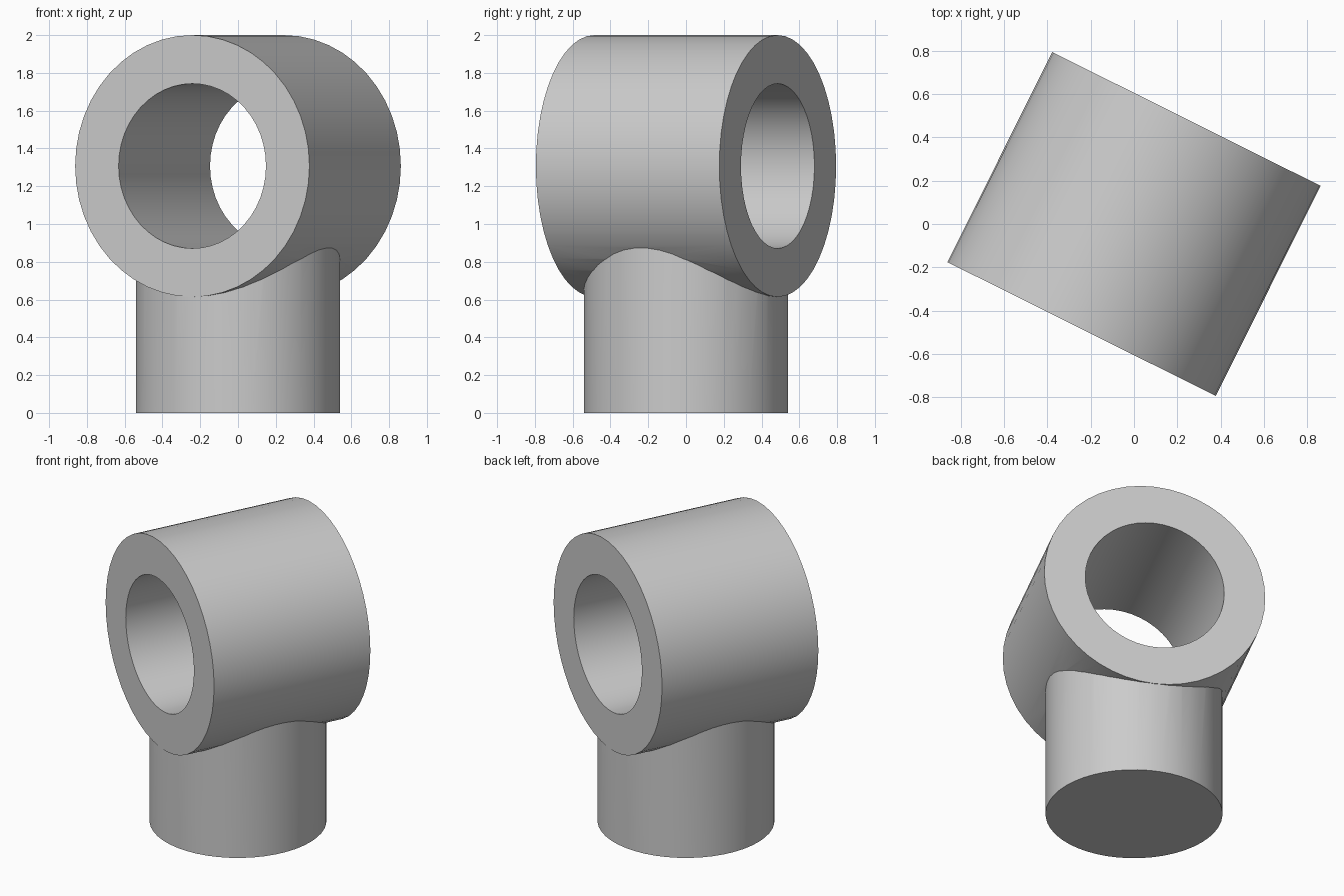
import bpy
from math import radians

AXIS_Z = 1.307
TURN = (radians(90), 0, radians(-26.5))

cube = bpy.data.objects.get("Cube")
if cube:
    bpy.data.objects.remove(cube, do_unlink=True)

grey = bpy.data.materials.new("plain grey")
grey.use_nodes = True
colour = (0.6, 0.6, 0.6, 1)
grey.diffuse_color = colour
grey.node_tree.nodes["Principled BSDF"].inputs["Base Color"].default_value = colour


def cylinder(name, radius, depth, z, rotation=(0, 0, 0)):
    bpy.ops.mesh.primitive_cylinder_add(vertices=48, radius=radius, depth=depth,
                                        location=(0, 0, z), rotation=rotation)
    obj = bpy.context.object
    obj.name = name
    obj.data.materials.append(grey)
    return obj


def apply_boolean(target, other, operation):
    mod = target.modifiers.new(operation.lower(), "BOOLEAN")
    mod.operation = operation
    mod.solver = "EXACT"
    mod.object = other
    bpy.context.view_layer.objects.active = target
    bpy.ops.object.modifier_apply(modifier=mod.name)
    bpy.data.objects.remove(other, do_unlink=True)


# Turned barrel joined to the upright post
fitting = cylinder("tee_fitting", 0.693, 1.085, AXIS_Z, TURN)
post = cylinder("post", 0.54, AXIS_Z, AXIS_Z / 2)
apply_boolean(fitting, post, "UNION")

# Bore straight through the barrel
bore = cylinder("bore_cutter", 0.436, 2, AXIS_Z, TURN)
bore.hide_render = True
apply_boolean(fitting, bore, "DIFFERENCE")

# Smooth walls with crisp rims
bpy.ops.object.select_all(action="DESELECT")
fitting.select_set(True)
bpy.context.view_layer.objects.active = fitting
bpy.ops.object.shade_smooth_by_angle(angle=radians(30))
